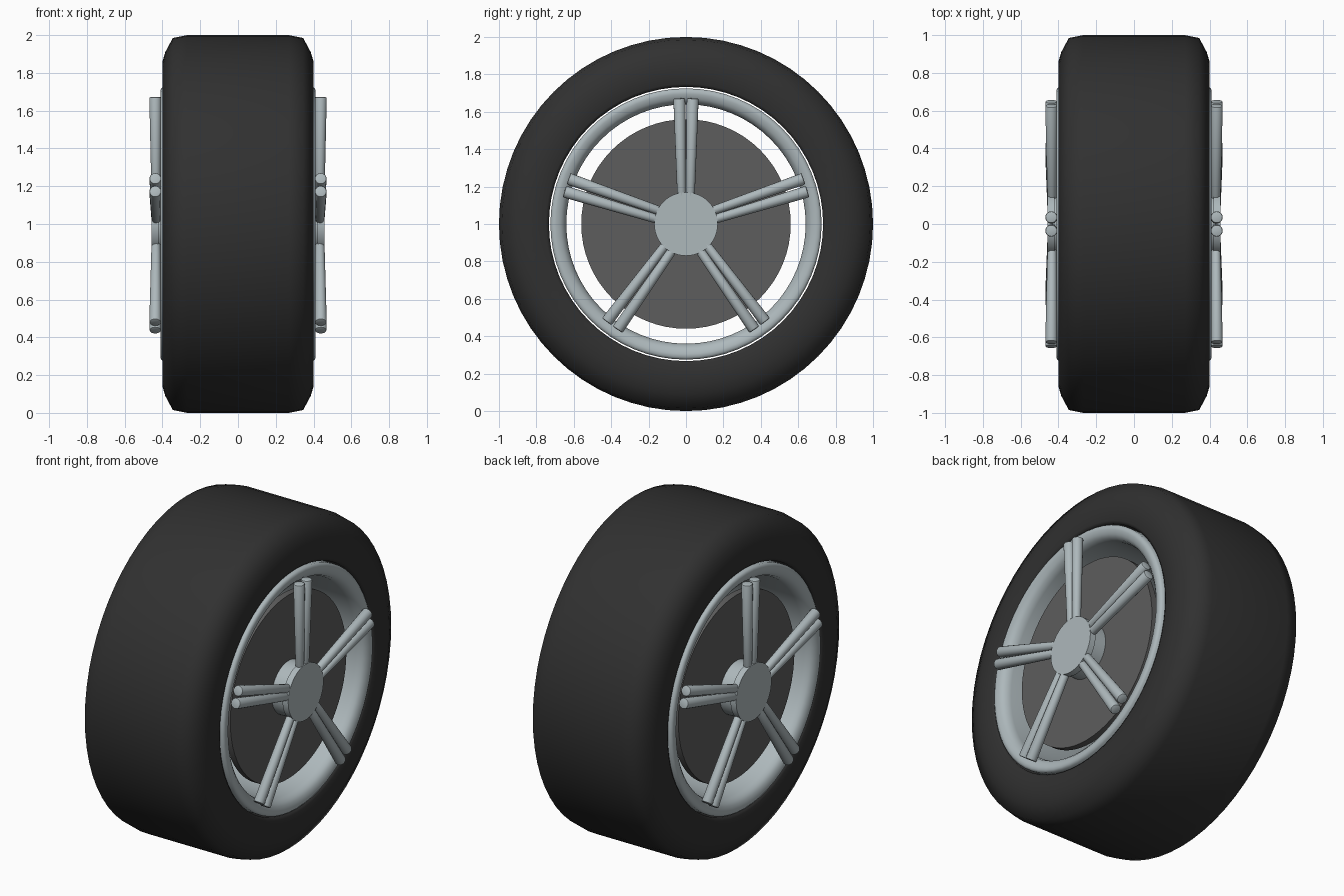
import bpy, bmesh, math
from mathutils import Vector, Matrix

cube = bpy.data.objects.get("Cube")
if cube:
    bpy.data.objects.remove(cube, do_unlink=True)

CENTRE = Vector((0, 0, 1))


def material(name, rgb):
    mat = bpy.data.materials.new(name)
    mat.use_nodes = True
    mat.diffuse_color = (*rgb, 1)
    bsdf = next(n for n in mat.node_tree.nodes if n.type == 'BSDF_PRINCIPLED')
    bsdf.inputs["Base Color"].default_value = (*rgb, 1)
    return mat


rubber = material("black rubber", (0.03, 0.03, 0.03))
alloy = material("silver alloy", (0.42, 0.48, 0.5))
steel = material("dark steel", (0.11, 0.11, 0.11))


def finish(name, bm, mat, angle=35):
    bmesh.ops.remove_doubles(bm, verts=bm.verts, dist=0.0001)
    bmesh.ops.recalc_face_normals(bm, faces=bm.faces)
    mesh = bpy.data.meshes.new(name)
    bm.to_mesh(mesh)
    bm.free()
    mesh.materials.append(mat)
    obj = bpy.data.objects.new(name, mesh)
    bpy.context.collection.objects.link(obj)
    obj.location = CENTRE
    bpy.ops.object.select_all(action='DESELECT')
    obj.select_set(True)
    bpy.context.view_layer.objects.active = obj
    bpy.ops.object.shade_smooth_by_angle(angle=math.radians(angle))
    return obj


def lathe(name, profile, mat, closed=False, steps=64, angle=35):
    """Spin (x, radius) points about the axle."""
    bm = bmesh.new()
    verts = [bm.verts.new((x, 0, r)) for x, r in profile]
    edges = [bm.edges.new(pair) for pair in zip(verts, verts[1:])]
    if closed:
        edges.append(bm.edges.new((verts[-1], verts[0])))
    bmesh.ops.spin(bm, geom=verts + edges, cent=(0, 0, 0), axis=(1, 0, 0),
                   angle=math.tau, steps=steps, use_merge=True)
    return finish(name, bm, mat, angle)


def mirrored(half):
    return half + [(-x, r) for x, r in reversed(half)]


# Tyre: hollow band with rounded shoulders
tyre = mirrored([(0.39, 0.733), (0.4, 0.75), (0.4, 0.86), (0.385, 0.91),
                 (0.345, 0.985), (0.27, 1.0)])
lathe("tyre", tyre, rubber, closed=True, angle=60)

# Rim barrel with a rounded lip at both ends
rim = mirrored([(0.36, 0.725), (0.4, 0.725), (0.41, 0.712), (0.41, 0.695),
                (0.402, 0.67), (0.385, 0.65), (0.35, 0.64)])
lathe("rim", rim, alloy, closed=True, angle=60)


# Rods that taper towards the hub, laid out in pairs
def rod(bm, start, end, r_start, r_end):
    axis = end - start
    turn = axis.to_track_quat('Z', 'Y').to_matrix().to_4x4()
    place = Matrix.Translation((start + end) / 2) @ turn
    made = bmesh.ops.create_cone(bm, cap_ends=True, segments=16, radius1=r_start,
                                 radius2=r_end, depth=axis.length, matrix=place)
    ends = {e for v in made["verts"] for e in v.link_edges
            if any(len(f.verts) > 4 for f in e.link_faces)}
    bmesh.ops.bevel(bm, geom=list(ends), offset=0.008, segments=2,
                    affect='EDGES', profile=0.5)


for side, label in ((1, "left"), (-1, "right")):
    # Brake disc and hub cap
    lathe(label + "_disc", [(side * 0.3, 0), (side * 0.3, 0.56),
                            (side * 0.34, 0.56), (side * 0.34, 0)], steel)
    lathe(label + "_hub_cap", [(side * 0.33, 0), (side * 0.33, 0.16), (side * 0.42, 0.16),
                               (side * 0.42, 0.17), (side * 0.458, 0.17),
                               (side * 0.458, 0)], alloy, steps=48)
    # Five double spokes
    for i in range(5):
        bm = bmesh.new()
        for s in (-1, 1):
            rod(bm, Vector((side * 0.434, s * 0.022, 0.1)),
                Vector((side * 0.438, s * 0.036, 0.672)), 0.023, 0.032)
        bmesh.ops.rotate(bm, verts=bm.verts, cent=(0, 0, 0),
                         matrix=Matrix.Rotation(i * math.tau / 5, 3, 'X'))
        finish(f"{label}_spoke_{i + 1}", bm, alloy)
